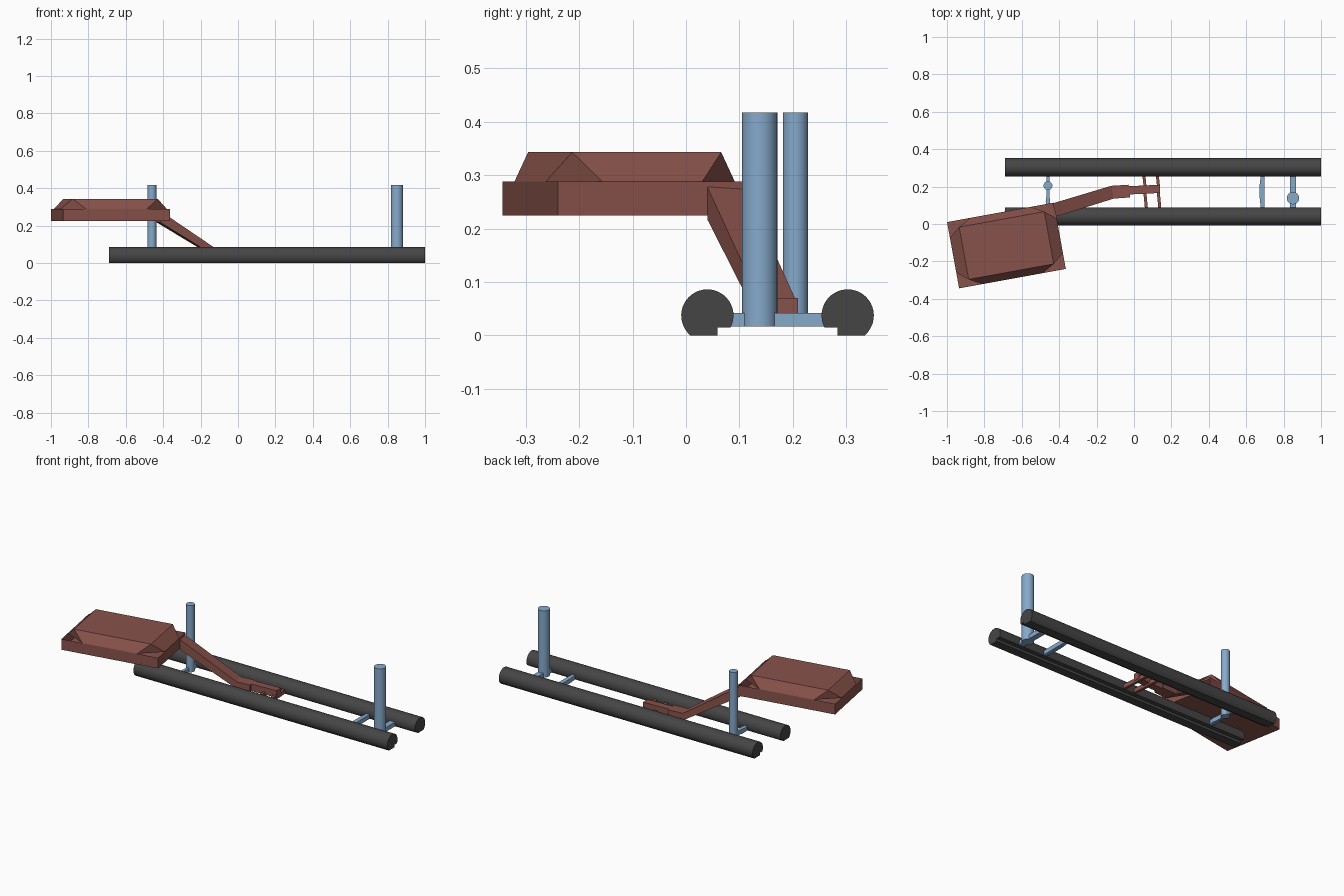
import bpy, math
from mathutils import Matrix, Vector

if "Cube" in bpy.data.objects:
    bpy.data.objects.remove(bpy.data.objects["Cube"])


def material(name, rgb):
    m = bpy.data.materials.new(name)
    m.diffuse_color = (*rgb, 1)
    m.use_nodes = True
    m.node_tree.nodes["Principled BSDF"].inputs["Base Color"].default_value = m.diffuse_color
    return m


DARK = material("dark_rubber", (0.06, 0.06, 0.06))
BLUE = material("blue_metal", (0.24, 0.40, 0.60))
BROWN = material("red_brown", (0.25, 0.085, 0.07))


def add_mesh(name, verts, faces, mat, smooth=False):
    me = bpy.data.meshes.new(name)
    me.from_pydata(verts, [], faces)
    me.materials.append(mat)
    ob = bpy.data.objects.new(name, me)
    bpy.context.collection.objects.link(ob)
    if smooth:
        bpy.context.view_layer.objects.active = ob
        bpy.ops.object.select_all(action='DESELECT')
        ob.select_set(True)
        bpy.ops.object.shade_smooth_by_angle(angle=math.radians(30))
    return ob


def loft(name, rings, mat, smooth=False):
    """Skin equal-length rings of points and cap both ends."""
    n = len(rings[0])
    verts = [p for r in rings for p in r]
    faces = [tuple(reversed(range(n))),
             tuple(range(len(verts) - n, len(verts)))]
    for k in range(len(rings) - 1):
        for i in range(n):
            j = (i + 1) % n
            faces.append((k*n + i, k*n + j, k*n + n + j, k*n + n + i))
    return add_mesh(name, verts, faces, mat, smooth)


def post(name, x, y, r, z0, z1):
    ring = [(x + r*math.cos(a), y + r*math.sin(a))
            for a in (i*math.tau/32 for i in range(32))]
    return loft(name, [[(*p, z) for p in ring] for z in (z0, z1)], BLUE, True)


def cross_bar(name, stations, z0, z1, mat):
    """Bar between the tubes; stations are (x, y, half width)."""
    rings = [[(x + w, y, z0), (x + w, y, z1), (x - w, y, z1), (x - w, y, z0)]
             for x, y, w in stations]
    return loft(name, rings, mat)


# Twin float tubes: flat underside with a step on the inner side
R, ZC = 0.049, 0.037
a_flat = math.asin(ZC / R)
a_step = math.asin((ZC - 0.015) / R)
start, end = -a_step, math.pi + a_flat
profile = [(R*math.cos(t), ZC + R*math.sin(t))
           for t in (start + (end - start)*i/30 for i in range(31))]
profile += [(0.019, 0.0), (0.019, 0.015)]
for name, yc, side in (("front_tube", 0.04, 1), ("back_tube", 0.303, -1)):
    pts = profile if side > 0 else [(-u, v) for u, v in reversed(profile)]
    loft(name, [[(x, yc + u, v) for u, v in pts] for x in (-0.69, 1.0)],
         DARK, True)

# Upright posts
post("large_post", 0.85, 0.138, 0.033, 0.016, 0.417)
post("small_post", -0.46, 0.205, 0.0235, 0.016, 0.417)

# Blue cross bars
Y0, Y1 = 0.075, 0.268
cross_bar("large_post_bar", [(0.85, Y0, 0.017), (0.85, Y1, 0.017)],
          0.016, 0.042, BLUE)
cross_bar("small_post_bar", [(-0.46, Y0, 0.007), (-0.46, 0.12, 0.012),
                             (-0.46, 0.16, 0.007), (-0.46, Y1, 0.007)],
          0.016, 0.042, BLUE)
cross_bar("brace_bar", [(0.688, Y0, 0.009), (0.685, 0.14, 0.013),
                        (0.685, 0.21, 0.013), (0.688, Y1, 0.009)],
          0.016, 0.042, BLUE)

# Brown cross bars carrying the arm
for i, x in enumerate((0.058, 0.13)):
    cross_bar(f"arm_bar_{i + 1}", [(x + 0.009, Y0, 0.008), (x, 0.17, 0.008),
                                   (x, 0.21, 0.008), (x - 0.006, Y1, 0.008)],
              0.017, 0.042, BROWN)

# Bent arm: centre x, y, half width, bottom z, top z, sideways lean in x
arm = [(-0.425, 0.075, 0.035, 0.217, 0.278, 0.01),
       (-0.115, 0.17, 0.034, 0.028, 0.07, 0.007),
       (-0.025, 0.176, 0.034, 0.028, 0.07, 0.004),
       (-0.025, 0.18, 0.022, 0.028, 0.07, 0.002),
       (0.14, 0.188, 0.022, 0.028, 0.07, 0.0)]
loft("arm", [[(x + d, y - w, z0), (x - d, y + w, z0),
              (x - d, y + w, z1), (x + d, y - w, z1)]
             for x, y, w, z0, z1, d in arm], BROWN)

# Platform: rectangular tray, raised lid, open notches at the four corners
HX, HY, TX, TY = 0.290, 0.180, 0.231, 0.142
CX, CY = 0.126, 0.085
quad = [(-1, -1), (1, -1), (1, 1), (-1, 1)]
Z0, Z1, Z2 = 0.224, 0.288, 0.343
verts = [(sx*HX, sy*HY, z) for z in (Z0, Z1) for sx, sy in quad]
verts += [(sx*TX, sy*TY, Z2) for sx, sy in quad]
verts += [(sx*(HX - CX), sy*HY, Z1) for sx, sy in quad]     # along long edges
verts += [(sx*HX, sy*(HY - CY), Z1) for sx, sy in quad]     # along short edges
faces = [(3, 2, 1, 0), (8, 9, 10, 11)]
for i in range(4):
    j = (i + 1) % 4
    k = 12 if i % 2 == 0 else 16
    faces.append((i, j, j + 4, k + j, k + i, i + 4))        # tray wall
    faces.append((k + i, k + j, j + 8, i + 8))              # lid slope
    tri = (16 + i, 12 + i, i + 8)
    faces.append(tri if i % 2 == 0 else tri[::-1])          # lid corner
rot = Matrix.Translation((-0.682, -0.115, 0)) @ Matrix.Rotation(
    math.radians(10.3), 4, 'Z')
add_mesh("platform", [tuple(rot @ Vector(v)) for v in verts], faces, BROWN)
